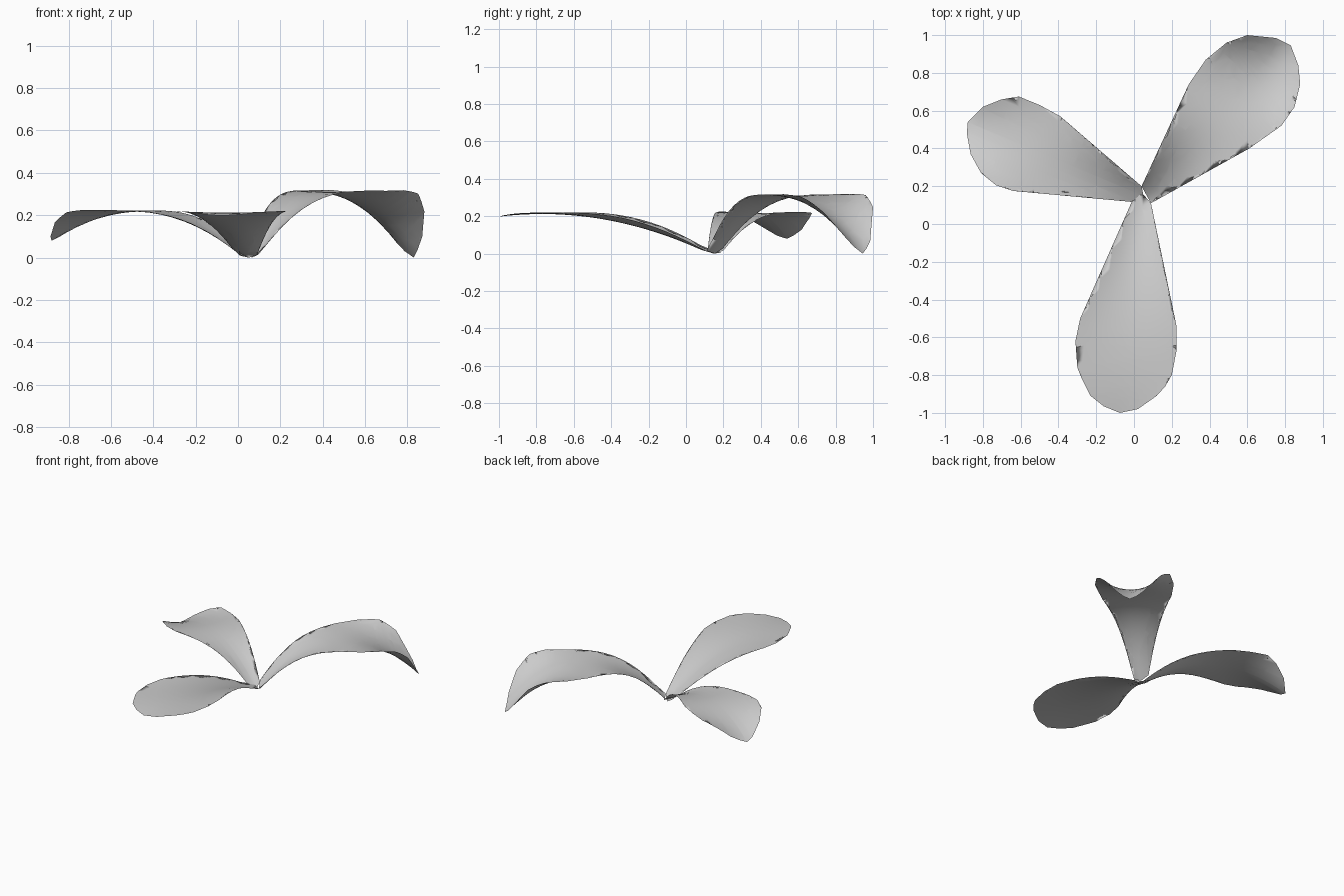
import bpy, bmesh
from mathutils import Vector
from mathutils.geometry import intersect_point_line

if "Cube" in bpy.data.objects:
    bpy.data.objects.remove(bpy.data.objects["Cube"])


def cut_notches(outline, notches, half=0.013):
    """Insert a small wedge tear in the nearest outline edge for each notch tip."""
    pts = [Vector(p) for p in outline]
    tears = {}
    for n in notches:
        n = Vector(n)
        best = None
        for i in range(len(pts) - 1):
            a, b = pts[i], pts[i + 1]
            m = half / (b - a).length
            q, t = intersect_point_line(n, a, b)
            t = min(max(t, 0.02 + m), 0.98 - m)
            d = (a.lerp(b, t) - n).length
            if best is None or d < best[0]:
                best = (d, i, t, m)
        tears.setdefault(best[1], []).append((best[2], best[3], n))
    out = []
    for i, p in enumerate(pts):
        out.append(p)
        for t, m, n in sorted(tears.get(i, []), key=lambda e: e[0]):
            a, b = p, pts[i + 1]
            out += [a.lerp(b, t - m), n, a.lerp(b, t + m)]
    return out


def make_leaf(name, base, tip, outline, notches, height, peak, half_width):
    base, tip = Vector((*base, 0)), Vector((*tip, 0))
    axis = (tip - base).normalized()
    side = Vector((-axis.y, axis.x, 0))
    bm = bmesh.new()
    # flat torn outline
    bm.faces.new([bm.verts.new((p.x, p.y, 0)) for p in cut_notches(outline, notches)])
    bmesh.ops.triangulate(bm, faces=bm.faces[:], ngon_method='EAR_CLIP')
    # grid cuts so the sheet can bend
    cuts = [(axis, k * 0.055) for k in range(1, 21)]
    cuts += [(side, k * 0.045) for k in range(-5, 6)]
    for no, d in cuts:
        bmesh.ops.bisect_plane(bm, geom=bm.verts[:] + bm.edges[:] + bm.faces[:],
                               dist=1e-5, plane_co=base + no * d, plane_no=no)
    # arched midrib, margins held up level with the crest
    for v in bm.verts:
        r = v.co - base
        s, w = r.dot(axis), abs(r.dot(side))
        mid = max(0.0, height * (1 - ((s - peak) / peak) ** 2))
        v.co.z = mid + (height + 0.008 - mid) * min(1, w / half_width) ** 1.8
    for f in bm.faces:
        f.smooth = True
    me = bpy.data.meshes.new(name)
    bm.to_mesh(me)
    bm.free()
    ob = bpy.data.objects.new(name, me)
    bpy.context.collection.objects.link(ob)


# large back right leaf
make_leaf("leaf_back_right", (0.065, 0.155), (0.83, 0.945),
          [(.09, .11), (.25, .28), (.42, .32), (.61, .40), (.78, .52), (.85, .62),
           (.88, .74), (.87, .84), (.83, .945), (.75, .985), (.60, 1.0), (.49, .96),
           (.38, .87), (.29, .74), (.22, .57), (.20, .47), (.18, .35), (.04, .20)],
          [(.425, .355), (.62, .425), (.72, .545), (.795, .60), (.79, .68),
           (.51, .94), (.42, .835), (.305, .72), (.225, .53)],
          0.31, 0.55, 0.26)

# medium back left leaf
make_leaf("leaf_back_left", (0.03, 0.155), (-0.88, 0.54),
          [(.04, .20), (-.165, .285), (-.21, .385), (-.28, .47), (-.39, .57), (-.5, .63),
           (-.61, .675), (-.7, .66), (-.8, .62), (-.88, .54), (-.885, .48), (-.865, .37),
           (-.81, .27), (-.73, .205), (-.64, .175), (-.53, .165), (-.35, .17),
           (-.2, .2), (.01, .115), (.05, .15)],
          [(-.62, .64), (-.515, .595), (-.39, .535), (-.26, .41),
           (-.79, .275), (-.66, .24), (-.53, .185), (-.38, .19)],
          0.217, 0.55, 0.25)

# long flat front leaf
make_leaf("leaf_front", (0.05, 0.125), (-0.075, -0.998),
          [(.02, .19), (.01, .115), (-.03, -.13), (-.11, -.22), (-.145, -.285),
           (-.19, -.33), (-.255, -.445), (-.285, -.5), (-.31, -.62), (-.30, -.76),
           (-.28, -.81), (-.23, -.91), (-.16, -.965), (-.075, -1.0), (.02, -.98),
           (.12, -.91), (.165, -.86), (.2, -.8), (.225, -.67), (.225, -.54),
           (.18, -.38), (.14, -.31), (.1, -.22), (.07, -.13), (.09, .11), (.05, .15)],
          [(-.2, -.43), (-.235, -.635), (-.22, -.775), (-.13, -.275),
           (.17, -.485), (.135, -.66), (.13, -.80), (.125, -.305)],
          0.212, 0.90, 0.26)
